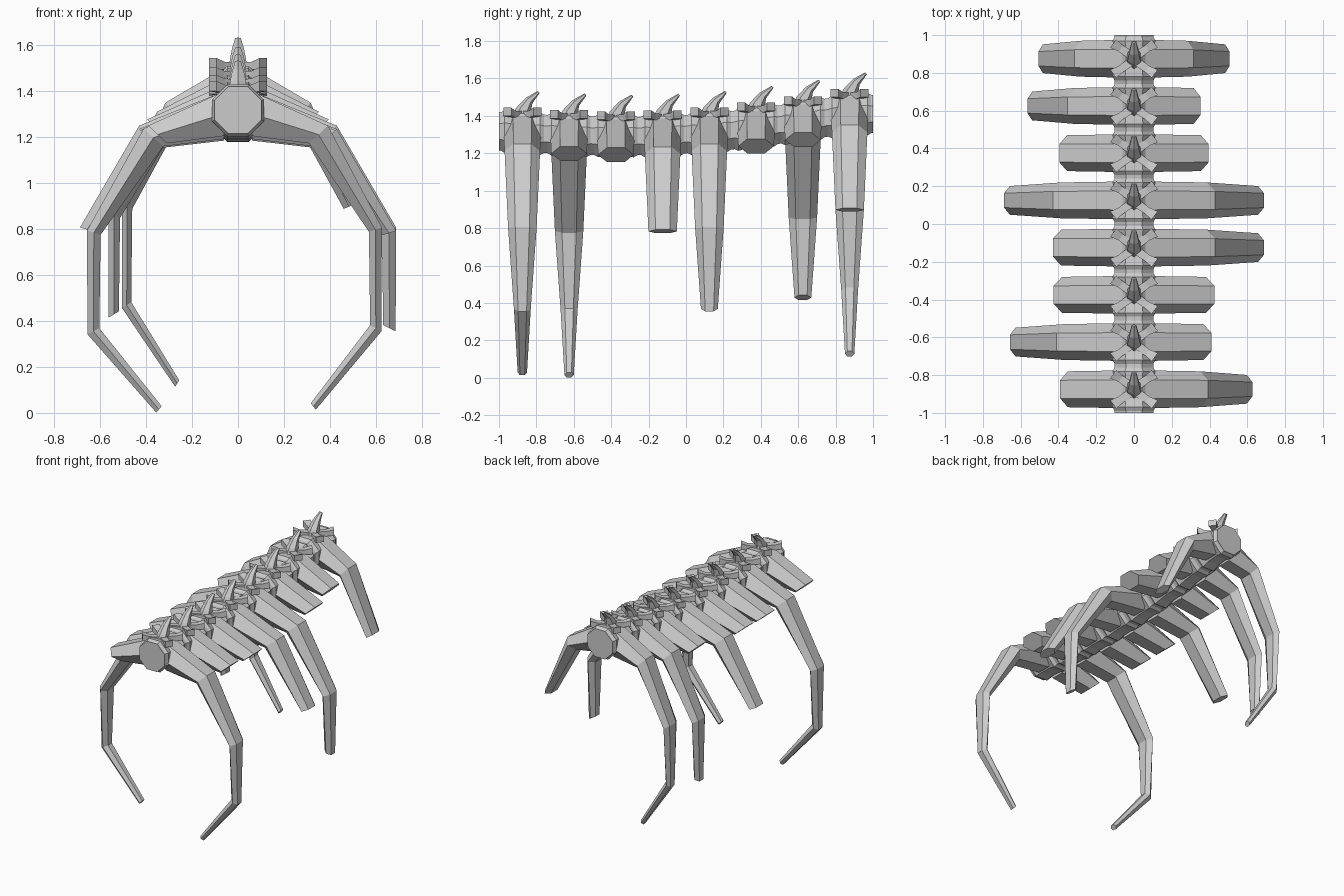
import bpy, bmesh, math
from mathutils import Vector

if "Cube" in bpy.data.objects:
    bpy.data.objects.remove(bpy.data.objects["Cube"])

# vertebra data: y, centre height, rib spread, left / right rib segments remaining
VERTEBRAE = [
    (-0.875, 1.310, 0.910, 1, 4),
    (-0.625, 1.297, 0.955, 4, 1),
    (-0.375, 1.290, 0.990, 1, 1),
    (-0.125, 1.295, 1.000, 1, 2),
    (0.125, 1.310, 1.000, 2, 3),
    (0.375, 1.337, 0.920, 1, 1),
    (0.625, 1.370, 0.820, 3, 1),
    (0.875, 1.410, 0.735, 4, 2),
]

# rib stations: outer (x, z), inner (x, z), half width along y
RIB = [
    ((0.06, 0.090), (0.06, -0.105), 0.100),
    ((0.43, -0.060), (0.34, -0.137), 0.095),
    ((0.688, -0.503), (0.626, -0.522), 0.076),
    ((0.686, -0.955), (0.632, -0.928), 0.045),
    ((0.372, -1.296), (0.348, -1.268), 0.025),
]


def loft(name, rings):
    """Skin a list of equal-length point rings, capping both ends."""
    bm = bmesh.new()
    loops = [[bm.verts.new(p) for p in ring] for ring in rings]
    n = len(loops[0])
    for a, b in zip(loops, loops[1:]):
        for i in range(n):
            j = (i + 1) % n
            bm.faces.new((a[i], a[j], b[j], b[i]))
    bm.faces.new(loops[0])
    bm.faces.new(loops[-1])
    bmesh.ops.recalc_face_normals(bm, faces=bm.faces)
    mesh = bpy.data.meshes.new(name)
    bm.to_mesh(mesh)
    bm.free()
    obj = bpy.data.objects.new(name, mesh)
    bpy.context.collection.objects.link(obj)
    return obj


def height(y):
    """Spine centre height at y."""
    if y <= -0.875:
        return 1.31 - (y + 0.875) * 0.06
    for (y0, z0, *_), (y1, z1, *_) in zip(VERTEBRAE, VERTEBRAE[1:]):
        if y <= y1:
            return z0 + (z1 - z0) * (y - y0) / (y1 - y0)
    return 1.41


def octagon(y, r):
    z = height(y)
    return [(r * math.cos(a), y, z + r * math.sin(a))
            for a in (math.pi / 8 + k * math.pi / 4 for k in range(8))]


def rib(name, y, zc, spread, side, count):
    """Hexagonal tapering rib, broken off after the given segment count."""
    rings = []
    for (ox, oz), (ix, iz), w in RIB[:count + 1]:
        s = spread if ox > 0.1 else 1.0
        o = Vector((side * ox * s, y, zc + oz))
        i = Vector((side * ix * s, y, zc + iz))
        m = (o + i) / 2
        dy = Vector((0, w, 0))
        rings.append([o - dy / 2, o + dy / 2, m + dy, i + dy / 2, i - dy / 2, m - dy])
    loft(name, rings)


def spinous_process(name, y, zc):
    """Backward-curving hooked spike on top of the vertebra."""
    stations = [(-0.002, 0.08, 0.062, 0.047, 0.0), (0.008, 0.125, 0.040, 0.040, 0.3),
                (0.036, 0.172, 0.023, 0.029, 0.7), (0.088, 0.218, 0.007, 0.014, 0.9)]
    rings = []
    for cy, cz, l, w, tilt in stations:
        ring = []
        for k in range(6):
            a = math.pi / 2 + k * math.pi / 3
            d = l * math.sin(a)
            ring.append((w * math.cos(a), y + cy + d * math.cos(tilt),
                         zc + cz - d * math.sin(tilt)))
        rings.append(ring)
    loft(name, rings)


def articular_process(name, y, zc, sx, sy):
    """Small flared block reaching diagonally out from the arch."""
    rings = []
    for x, dy, z, half, thick in ((0.02, 0.02, 0.095, 0.022, 0.02),
                                  (0.07, 0.055, 0.10, 0.020, 0.018),
                                  (0.110, 0.080, 0.112, 0.027, 0.022)):
        d = Vector((-0.6 * sx, 0.8 * sy, 0)) * half
        c = Vector((sx * x, y + sy * dy, zc + z))
        up = Vector((0, 0, thick))
        rings.append([c - d - up, c + d - up, c + d + up, c - d + up])
    loft(name, rings)


# spine column: flared vertebral bodies with narrower joints
rings = []
for y, *_ in VERTEBRAE:
    rings += [octagon(y + d, r) for d, r in
              ((-0.125, 0.111), (-0.115, 0.111), (-0.095, 0.123),
               (-0.04, 0.112), (0.04, 0.112),
               (0.095, 0.123), (0.115, 0.111))]
rings.append(octagon(1.0, 0.111))
loft("spine_column", rings)

# ribs and bony processes on every vertebra
for n, (y, zc, spread, left, right) in enumerate(VERTEBRAE, 1):
    rib(f"left_rib_{n}", y, zc, spread, -1, left)
    rib(f"right_rib_{n}", y, zc, spread, 1, right)
    spinous_process(f"spinous_process_{n}", y, zc)
    for sx in (-1, 1):
        for sy in (-1, 1):
            articular_process(f"articular_process_{n}", y, zc, sx, sy)
